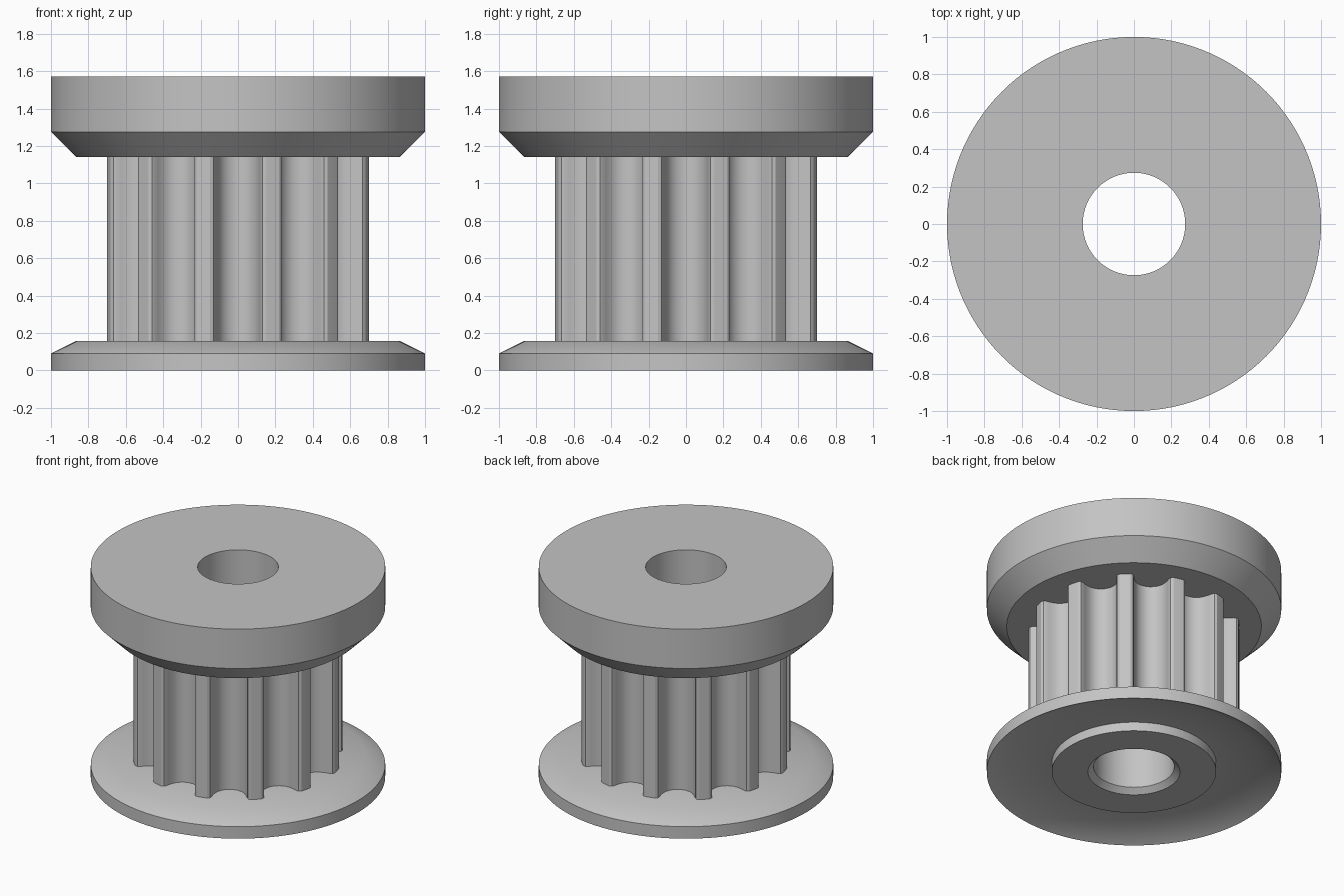
import bpy, bmesh, math
from math import sin, cos, pi, hypot, atan2

cube = bpy.data.objects.get("Cube")
if cube:
    bpy.data.objects.remove(cube, do_unlink=True)

metal = bpy.data.materials.new("plain_grey_metal")
GREY = (0.55, 0.55, 0.55, 1)
metal.use_nodes = True
metal.diffuse_color = GREY
metal.node_tree.nodes["Principled BSDF"].inputs["Base Color"].default_value = GREY

SEGMENTS = 120
TEETH = 12
BORE = 0.274
LOW, HIGH = 0.157, 1.14  # ends of the toothed core


def ring_solid(name, loops):
    """Join a closed sequence of equal point loops into a ring-shaped solid."""
    bm = bmesh.new()
    rings = [[bm.verts.new(p) for p in loop] for loop in loops]
    for a, b in zip(rings, rings[1:] + rings[:1]):
        for i in range(len(a)):
            j = (i + 1) % len(a)
            bm.faces.new((a[i], a[j], b[j], b[i]))
    bmesh.ops.recalc_face_normals(bm, faces=bm.faces)
    mesh = bpy.data.meshes.new(name)
    bm.to_mesh(mesh)
    bm.free()
    mesh.materials.append(metal)
    obj = bpy.data.objects.new(name, mesh)
    bpy.context.collection.objects.link(obj)
    bpy.ops.object.select_all(action='DESELECT')
    obj.select_set(True)
    bpy.context.view_layer.objects.active = obj
    bpy.ops.object.shade_smooth_by_angle(angle=math.radians(30))
    return obj


def lathe(name, profile):
    """Turn a closed (radius, height) profile around the z axis."""
    turns = [2 * pi * i / SEGMENTS for i in range(SEGMENTS)]
    return ring_solid(name, [[(r * cos(t), r * sin(t), z) for t in turns]
                             for r, z in profile])


# Dished lower flange with a raised boss and a chamfered bore underneath
lathe("lower_flange", [
    (BORE, LOW), (0.865, LOW), (1, 0.09), (1, 0), (0.865, 0.067),
    (0.558, 0.067), (0.558, 0), (0.313, 0), (BORE, 0.037)])

# Thick upper flange, bevelled on its underside
lathe("upper_flange", [
    (BORE, HIGH), (0.865, HIGH), (1, 1.275), (1, 1.57), (BORE, 1.57)])

# Half of one rounded groove: (sideways offset, depth), lip to bottom
half = [(0.149, 0), (0.130, 0.007), (0.120, 0.026), (0.116, 0.048),
        (0.109, 0.069), (0.101, 0.089), (0.090, 0.108), (0.072, 0.127),
        (0.050, 0.141), (0.025, 0.150)]
groove = [(-w, d) for w, d in half] + [(0, 0.153)] + half[::-1]
polar = [(hypot(w, 0.70 - d), atan2(w, 0.70 - d)) for w, d in groove]
polar.append((0.716, pi / TEETH))  # crown of the tooth beside the groove
outline = [(r, a + 2 * pi * k / TEETH) for k in range(TEETH) for r, a in polar]

# Toothed core with the bore through it
outer = [(r * cos(a), r * sin(a)) for r, a in outline]
inner = [(BORE * cos(a), BORE * sin(a)) for r, a in outline]
ring_solid("toothed_core", [
    [(x, y, z) for x, y in pts]
    for pts, z in ((inner, LOW), (outer, LOW), (outer, HIGH), (inner, HIGH))])
